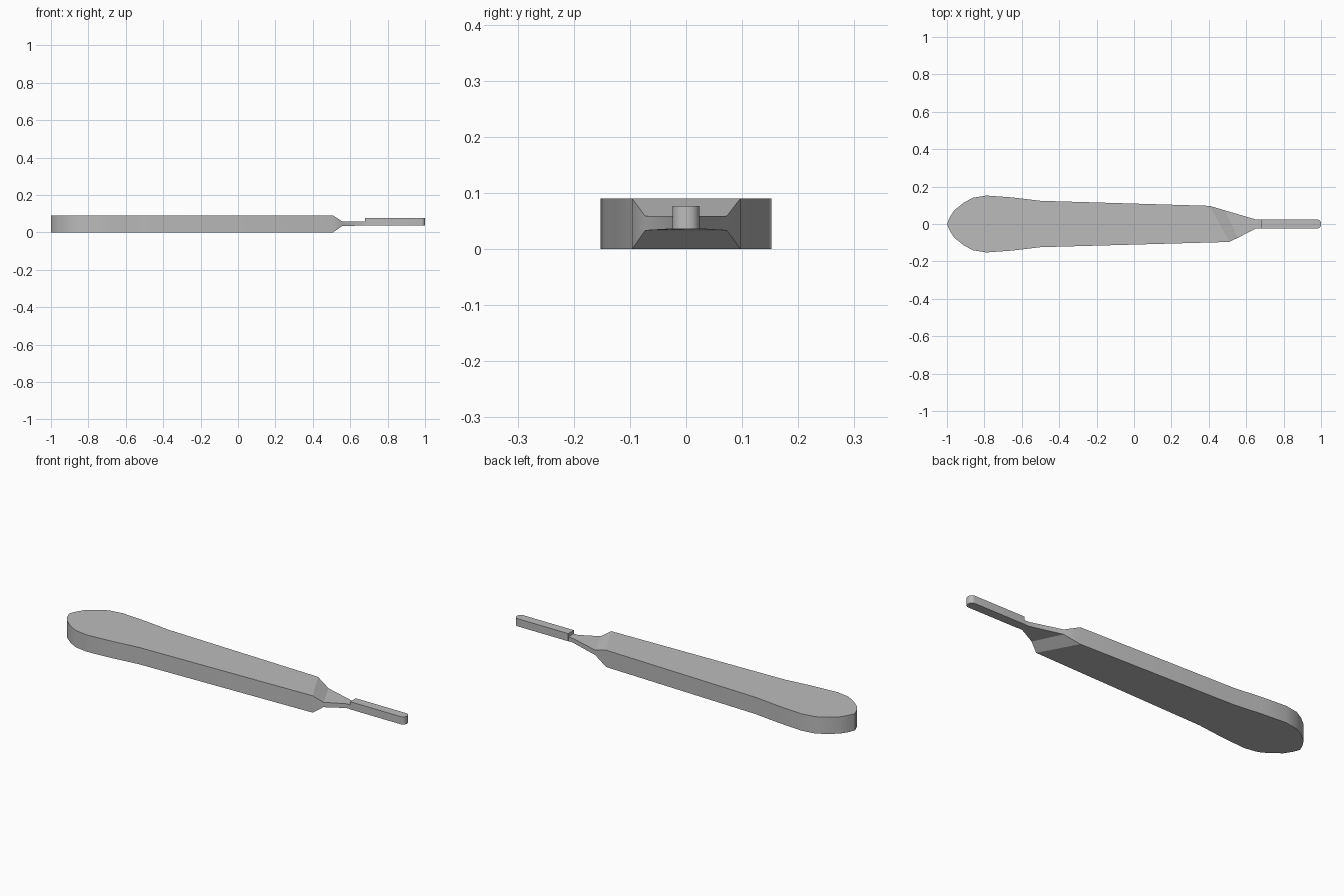
import bpy, bmesh, math

if "Cube" in bpy.data.objects:
    bpy.data.objects.remove(bpy.data.objects["Cube"])

metal = bpy.data.materials.new("grey metal")
metal.diffuse_color = (0.5, 0.5, 0.5, 1)
metal.use_nodes = True
metal.node_tree.nodes["Principled BSDF"].inputs["Base Color"].default_value = metal.diffuse_color


def finish(bm, name):
    bmesh.ops.recalc_face_normals(bm, faces=bm.faces)
    mesh = bpy.data.meshes.new(name)
    bm.to_mesh(mesh)
    bm.free()
    obj = bpy.data.objects.new(name, mesh)
    mesh.materials.append(metal)
    bpy.context.collection.objects.link(obj)
    bpy.context.view_layer.objects.active = obj
    obj.select_set(True)
    bpy.ops.object.shade_smooth_by_angle(angle=math.radians(28))
    obj.select_set(False)
    return obj


# Handle: rounded grip, slanted shoulder, thin neck
grip = [(-0.985, 0.036), (-0.962, 0.072), (-0.912, 0.113), (-0.863, 0.14),
        (-0.79, 0.152), (-0.65, 0.142), (-0.5, 0.124)]
T, LO, HI = 0.09, 0.033, 0.059
# each outline point is x, y, bottom z, top z
back = [(x, y, 0, T) for x, y in grip]
back += [(0.405, 0.097, 0, T), (0.485, 0.073, LO, HI)]
front = [(x, -y, 0, T) for x, y in grip]
front += [(0.509, -0.096, 0, T), (0.556, -0.073, LO, HI)]
neck = [(0.655, 0.023, 0.036, HI), (0.69, 0.023, 0.037, HI)]
back += neck
front += [(x, -y, a, b) for x, y, a, b in neck]

bm = bmesh.new()
tip = [(-1.0, 0, 0, T)]
outline = tip + back + front[::-1]
low = [bm.verts.new((x, y, a)) for x, y, a, b in outline]
high = [bm.verts.new((x, y, b)) for x, y, a, b in outline]
n, k = len(outline), len(grip)
for i in range(n):
    j = (i + 1) % n
    bm.faces.new((low[i], low[j], high[j], high[i]))
for ring in (low, high):
    s = k + 1                      # index of the back shoulder
    bm.faces.new(ring[:s + 1] + ring[n - s:])                       # grip
    bm.faces.new((ring[s], ring[s + 1], ring[n - s - 1], ring[n - s]))  # shoulder
    bm.faces.new(ring[s + 1:n - s])                                 # neck
finish(bm, "handle")

# Blade mount: narrow strip with rounded outer corners
r, w, x0, x1 = 0.02, 0.024, 0.68, 1.0
half = [(x0, w)] + [(x1 - r + r * math.sin(a), w - r + r * math.cos(a))
                    for a in (math.pi / 2 * i / 4 for i in range(5))]
ring = half + [(x, -y) for x, y in half[::-1]]
bm = bmesh.new()
base = bm.faces.new([bm.verts.new((x, y, 0.036)) for x, y in ring])
top = bmesh.ops.extrude_face_region(bm, geom=[base], use_keep_orig=True)
bmesh.ops.translate(bm, vec=(0, 0, 0.041),
                    verts=[v for v in top["geom"] if isinstance(v, bmesh.types.BMVert)])
finish(bm, "blade_mount")
